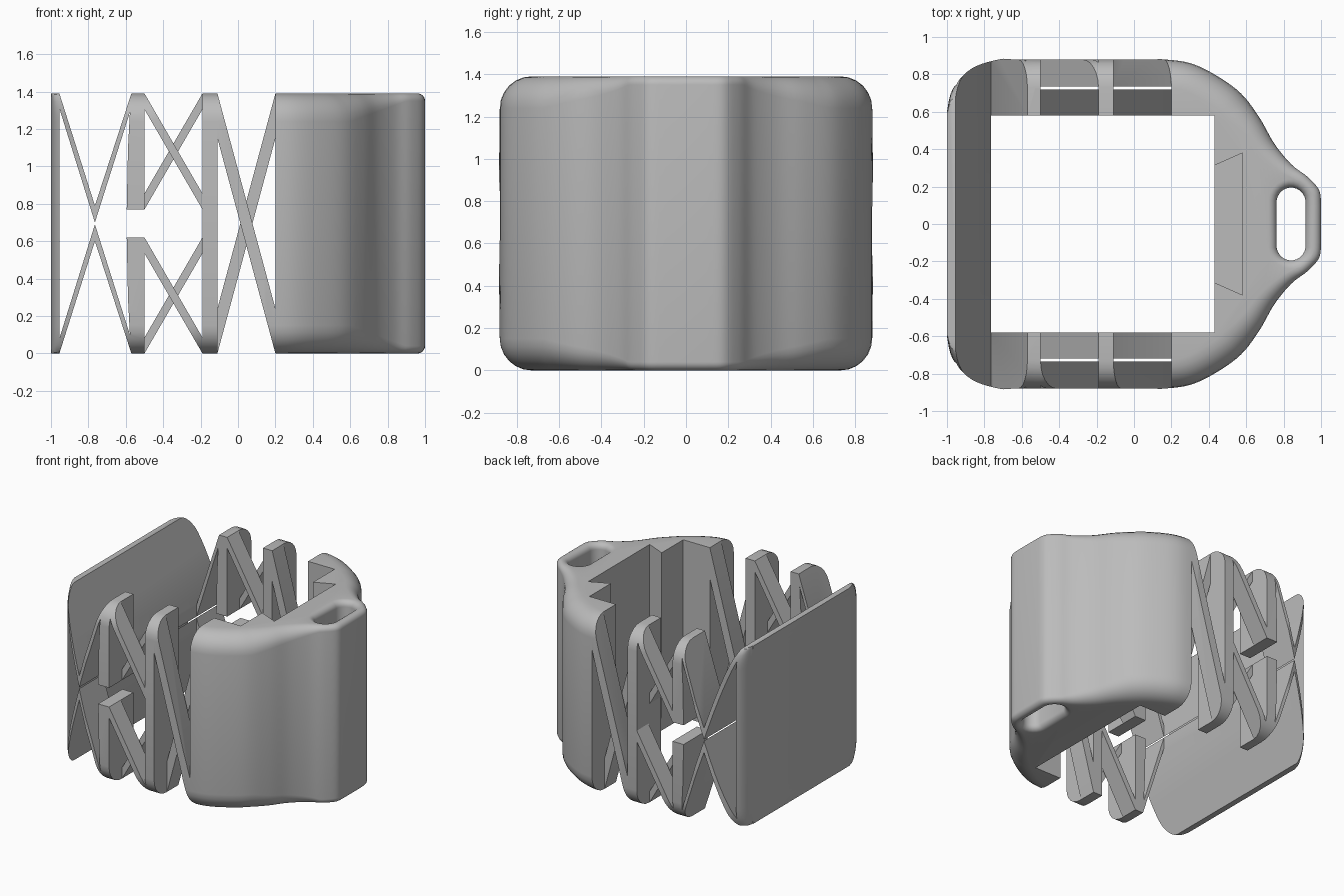
import bpy, bmesh, math
from mathutils import Vector

cube = bpy.data.objects.get("Cube")
if cube:
    bpy.data.objects.remove(cube, do_unlink=True)

H = 1.39                      # overall height
INNER, OUTER = (0.58, 0.72), (0.735, 0.95)   # the two spring layers of each side
ALL_SIDE = (0.58, 0.95)

grey = bpy.data.materials.new("plain grey")
grey.use_nodes = True
grey.diffuse_color = (0.5, 0.5, 0.5, 1)
grey.node_tree.nodes["Principled BSDF"].inputs["Base Color"].default_value = (0.5, 0.5, 0.5, 1)


def finish(bm, name):
    bmesh.ops.recalc_face_normals(bm, faces=bm.faces)
    mesh = bpy.data.meshes.new(name)
    bm.to_mesh(mesh)
    bm.free()
    mesh.materials.append(grey)
    obj = bpy.data.objects.new(name, mesh)
    bpy.context.collection.objects.link(obj)
    return obj


def loft(rings, name):
    """Skin a stack of equal-length closed rings and cap both ends."""
    bm = bmesh.new()
    rows = [[bm.verts.new(p) for p in ring] for ring in rings]
    for a, b in zip(rows, rows[1:]):
        for i in range(len(a)):
            j = (i + 1) % len(a)
            bm.faces.new((a[i], a[j], b[j], b[i]))
    bm.faces.new(rows[0])
    bm.faces.new(rows[-1])
    return finish(bm, name)


def side_prism(profile, y0, y1, name):
    return loft([[(x, y, z) for x, z in profile] for y in (y0, y1)], name)


def plan_prism(outline, z0, z1, name):
    return loft([[(x, y, z) for x, y in outline] for z in (z0, z1)], name)


def box(x0, x1):
    return [(x0, -0.1), (x1, -0.1), (x1, H + 0.1), (x0, H + 0.1)]


def flip(profile):
    return [(x, H - z) for x, z in profile]


def carve(obj, tool, operation):
    bpy.context.view_layer.objects.active = obj
    mod = obj.modifiers.new("carve", 'BOOLEAN')
    mod.operation, mod.solver, mod.object = operation, 'EXACT', tool
    bpy.ops.object.modifier_apply(modifier=mod.name)


def smooth_curve(pts, steps=5):
    """Catmull-Rom curve through the points."""
    pts = [Vector(p) for p in pts]
    ext = [pts[0]] + pts + [pts[-1]]
    out = []
    for a, b, c, d in zip(ext, ext[1:], ext[2:], ext[3:]):
        for s in range(steps):
            t = s / steps
            out.append(0.5 * (2 * b + (c - a) * t + (2 * a - 5 * b + 4 * c - d) * t * t
                              + (3 * b - a - 3 * c + d) * t ** 3))
    return out + [pts[-1]]


def rounded_rings(outline, radius, grow, steps=6):
    """Rings up the height; each end is rounded inward (grow=-1) or flared (grow=1)."""
    n = len(outline)
    normals = []
    for i in range(n):
        t = (outline[(i + 1) % n] - outline[i - 1]).normalized()
        normals.append(Vector((t.y, -t.x)))
    lower = []
    for s in range(steps + 1):
        a = s / steps * math.pi / 2
        ring = []
        for p, nrm in zip(outline, normals):
            r = radius(p)
            off = nrm * grow * r * (1 - math.sin(a))
            if grow < 0 and p.x < 0:
                off.x = 0          # flat end keeps a square edge
            ring.append((p.x + off.x, p.y + off.y, r * (1 - math.cos(a))))
        lower.append(ring)
    upper = [[(x, y, H - z) for x, y, z in ring] for ring in reversed(lower)]
    return lower + upper


# Overall rounded solid that every part is trimmed to
half = smooth_curve([(1, 0.1), (0.99, 0.18), (0.93, 0.25), (0.84, 0.32), (0.75, 0.43),
                     (0.67, 0.57), (0.57, 0.7), (0.43, 0.8), (0.3, 0.86), (0.16, 0.88),
                     (0.05, 0.88), (-0.6, 0.88), (-0.72, 0.88), (-0.87, 0.83),
                     (-0.97, 0.72), (-1, 0.6)])
outline = half + [Vector((p.x, -p.y)) for p in reversed(half)]


def edge_radius(p):
    return 0.15 - 0.11 * min(1, max(0, (p.x - 0.6) / 0.3))


envelope = loft(rounded_rings(outline, edge_radius, -1), "envelope_helper")
envelope.hide_render = True
helpers = [envelope]


def part(profile, y0, y1, name):
    obj = side_prism(profile, y0, y1, name)
    carve(obj, envelope, 'INTERSECT')
    return obj


def both_sides(profile, layer, name):
    """Front part plus its half-turn copy on the back."""
    a, b = layer
    return [part(profile, -b, -a, "front_" + name),
            part(flip(profile), a, b, "back_" + name)]


# Solid main body with cavity, dovetail slot and strap hole
body = part(box(0.2, 1.1), -1, 1, "main_body")
cavity = plan_prism([(0, -0.58), (0.43, -0.58), (0.43, 0.58), (0, 0.58)], -1, 2, "cavity_helper")
slot = plan_prism([(0.4, -0.3), (0.58, -0.38), (0.58, 0.38), (0.4, 0.3)], 0.1, 2, "slot_helper")
hole_outline = []
for k in range(24):
    a = -2 * math.pi * (k + 0.5) / 24
    y_mid = math.copysign(0.115, math.sin(a))
    hole_outline.append(Vector((0.84 + 0.078 * math.cos(a), y_mid + 0.08 * math.sin(a))))
hole_outline.reverse()
rings = rounded_rings(hole_outline, lambda p: 0.045, 1)
rings = [[(x, y, -0.1) for x, y, z in rings[0]]] + rings + [[(x, y, H + 0.1) for x, y, z in rings[-1]]]
hole = loft(rings, "strap_hole_helper")
for tool in (cavity, slot, hole):
    tool.hide_render = True
    carve(body, tool, 'DIFFERENCE')
    helpers.append(tool)
parts = [body]

# Tapered lips of the body, one per spring layer
lip = [(0.045, H + 0.1), (0.2, H + 0.1), (0.2, 0.25), (0.15, 0.44), (0.11, 0.63),
       (0.075, 0.92), (0.055, 1.15), (0.045, H)]
parts += both_sides(lip, OUTER, "outer_lip")
parts += both_sides(flip(lip), INNER, "inner_lip")

# End wall with its two folded flaps
wall = [(-1.05, 0), (-0.955, 0), (-0.765, 0.6), (-0.765, 0.69), (-0.955, 0.08)]
parts.append(part(wall + list(reversed(flip(wall))), -1, 1, "end_wall"))

# Brackets joining the flaps to the short posts
bracket = [(-0.765, 0.7), (-0.578, 1.29), (-0.588, 1.1), (-0.595, 0.77), (-0.5, 0.77),
           (-0.5, H), (-0.57, H), (-0.765, 0.79)]
parts += both_sides(bracket, ALL_SIDE, "upper_bracket")
parts += both_sides(flip(bracket), ALL_SIDE, "lower_bracket")

# Full height posts
parts += both_sides(box(-0.19, -0.11), ALL_SIDE, "post")


# Crossing struts: outer layer falls toward the body, inner layer rises
def strut(x0, x1, z_top, z_bottom, thick):
    return [(x0, z_top), (x0, z_top - thick), (x1, z_bottom), (x1, z_bottom + thick)]


for label, top, bottom in (("upper", H, 0.77), ("lower", 0.62, 0)):
    falling = strut(-0.5, -0.19, top, bottom, 0.085)
    rising = [(x, top + bottom - z) for x, z in falling]
    parts += both_sides(falling, OUTER, label + "_outer_strut")
    parts += both_sides(rising, INNER, label + "_inner_strut")

long_strut = strut(-0.11, 0.2, H, 0, 0.24)
parts += both_sides(long_strut, OUTER, "long_outer_strut")
parts += both_sides(flip(long_strut), INNER, "long_inner_strut")

# Remove helpers and shade
for h in helpers:
    bpy.data.objects.remove(h, do_unlink=True)
bpy.ops.object.select_all(action='DESELECT')
for p in parts:
    p.select_set(True)
bpy.context.view_layer.objects.active = body
bpy.ops.object.shade_smooth_by_angle(angle=math.radians(30))
